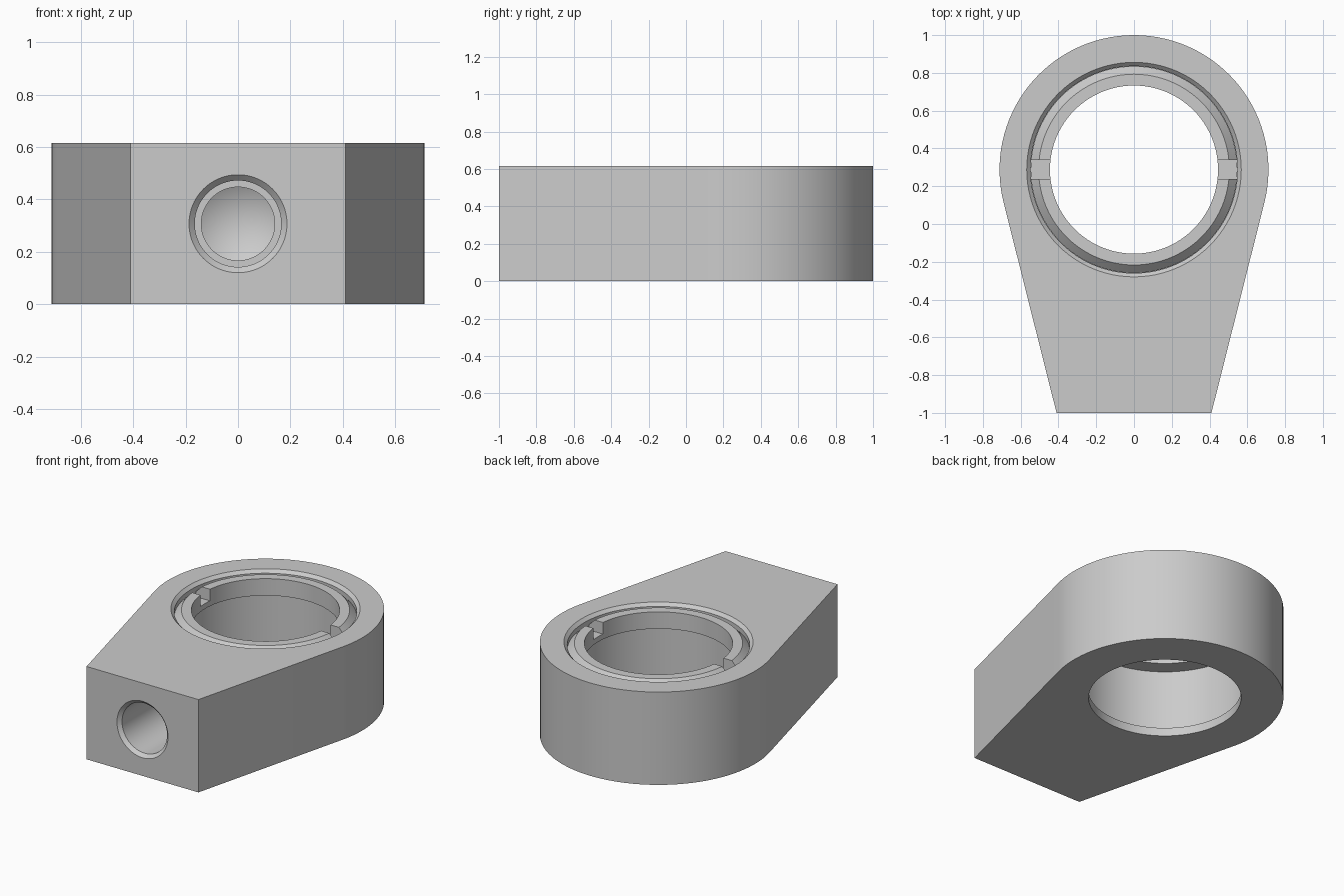
import bpy, bmesh, math
from mathutils import Matrix, Vector

if "Cube" in bpy.data.objects:
    bpy.data.objects.remove(bpy.data.objects["Cube"])

HEIGHT = 0.615
EYE_Y = 0.288      # centre of the round end
EYE_R = 0.712
SEG = 96

grey = bpy.data.materials.new("steel_grey")
grey.diffuse_color = (0.6, 0.6, 0.6, 1)
grey.use_nodes = True
grey.node_tree.nodes["Principled BSDF"].inputs["Base Color"].default_value = grey.diffuse_color


def finish(bm, name):
    bmesh.ops.remove_doubles(bm, verts=bm.verts, dist=1e-5)
    bmesh.ops.recalc_face_normals(bm, faces=bm.faces)
    mesh = bpy.data.meshes.new(name)
    bm.to_mesh(mesh)
    bm.free()
    mesh.materials.append(grey)
    obj = bpy.data.objects.new(name, mesh)
    bpy.context.collection.objects.link(obj)
    return obj


def lathe(name, profile, matrix):
    """Revolve a closed (radius, height) profile round the local z axis."""
    bm = bmesh.new()
    verts = [bm.verts.new((r, 0, z)) for r, z in profile]
    edges = [bm.edges.new((verts[i], verts[(i + 1) % len(verts)]))
             for i in range(len(verts))
             if profile[i][0] > 0 or profile[(i + 1) % len(verts)][0] > 0]
    bmesh.ops.spin(bm, geom=verts + edges, cent=(0, 0, 0), axis=(0, 0, 1),
                   angle=math.tau, steps=SEG, use_duplicate=False)
    bmesh.ops.remove_doubles(bm, verts=bm.verts, dist=1e-5)
    bmesh.ops.dissolve_degenerate(bm, edges=bm.edges, dist=1e-5)
    bm.transform(matrix)
    return finish(bm, name)


def cut(obj, cutter):
    mod = obj.modifiers.new("cut", 'BOOLEAN')
    mod.operation = 'DIFFERENCE'
    mod.solver = 'EXACT'
    mod.object = cutter
    bpy.context.view_layer.objects.active = obj
    bpy.ops.object.modifier_apply(modifier=mod.name)
    bpy.data.objects.remove(cutter)


def smooth(obj):
    bpy.ops.object.select_all(action='DESELECT')
    obj.select_set(True)
    bpy.context.view_layer.objects.active = obj
    bpy.ops.object.shade_smooth_by_angle(angle=math.radians(25))


# Body: round eye with straight sides tangent to it, tapering to a flat front
corner = Vector((0.41, -1.0))
d = corner - Vector((0, EYE_Y))
start = math.atan2(d.y, d.x) + math.acos(EYE_R / d.length)
sweep = math.pi - 2 * start
outline = [(-corner.x, corner.y), (corner.x, corner.y)]
for i in range(65):
    a = start + sweep * i / 64
    outline.append((EYE_R * math.cos(a), EYE_Y + EYE_R * math.sin(a)))
bm = bmesh.new()
base = bm.faces.new([bm.verts.new((x, y, 0)) for x, y in outline])
top = bmesh.ops.extrude_face_region(bm, geom=[base])
bmesh.ops.translate(bm, vec=(0, 0, HEIGHT),
                    verts=[v for v in top["geom"] if isinstance(v, bmesh.types.BMVert)])
body = finish(bm, "body")

# Bearing bore: bottom lip, wide seat and chamfered mouth
at_eye = Matrix.Translation((0, EYE_Y, 0))
cut(body, lathe("bore_cutter", [
    (0, -0.1), (0.458, -0.1), (0.458, 0.055), (0.548, 0.055),
    (0.548, HEIGHT - 0.02), (0.588, HEIGHT + 0.02), (0, HEIGHT + 0.02)], at_eye))

# Front socket: countersink, straight bore, step and drill point
at_front = Matrix.Translation((0, -1, 0.307)) @ Matrix.Rotation(-math.pi / 2, 4, 'X')
cut(body, lathe("socket_cutter", [
    (0, -0.03), (0.217, -0.03), (0.165, 0.022), (0.165, 0.45),
    (0.14, 0.45), (0.14, 0.52), (0, 0.6)], at_front))
smooth(body)

# Retaining ring with bevelled outer edge and two wrench notches
ring = lathe("retaining_ring", [
    (0.445, 0.495), (0.547, 0.495), (0.547, 0.565),
    (0.505, 0.607), (0.445, 0.607)], at_eye)
bm = bmesh.new()
bmesh.ops.create_cube(bm, size=1, matrix=Matrix.Translation((0, EYE_Y, 0.63))
                      @ Matrix.Diagonal((1.4, 0.1, 0.2, 1)))
cut(ring, finish(bm, "notch_cutter"))
smooth(ring)
